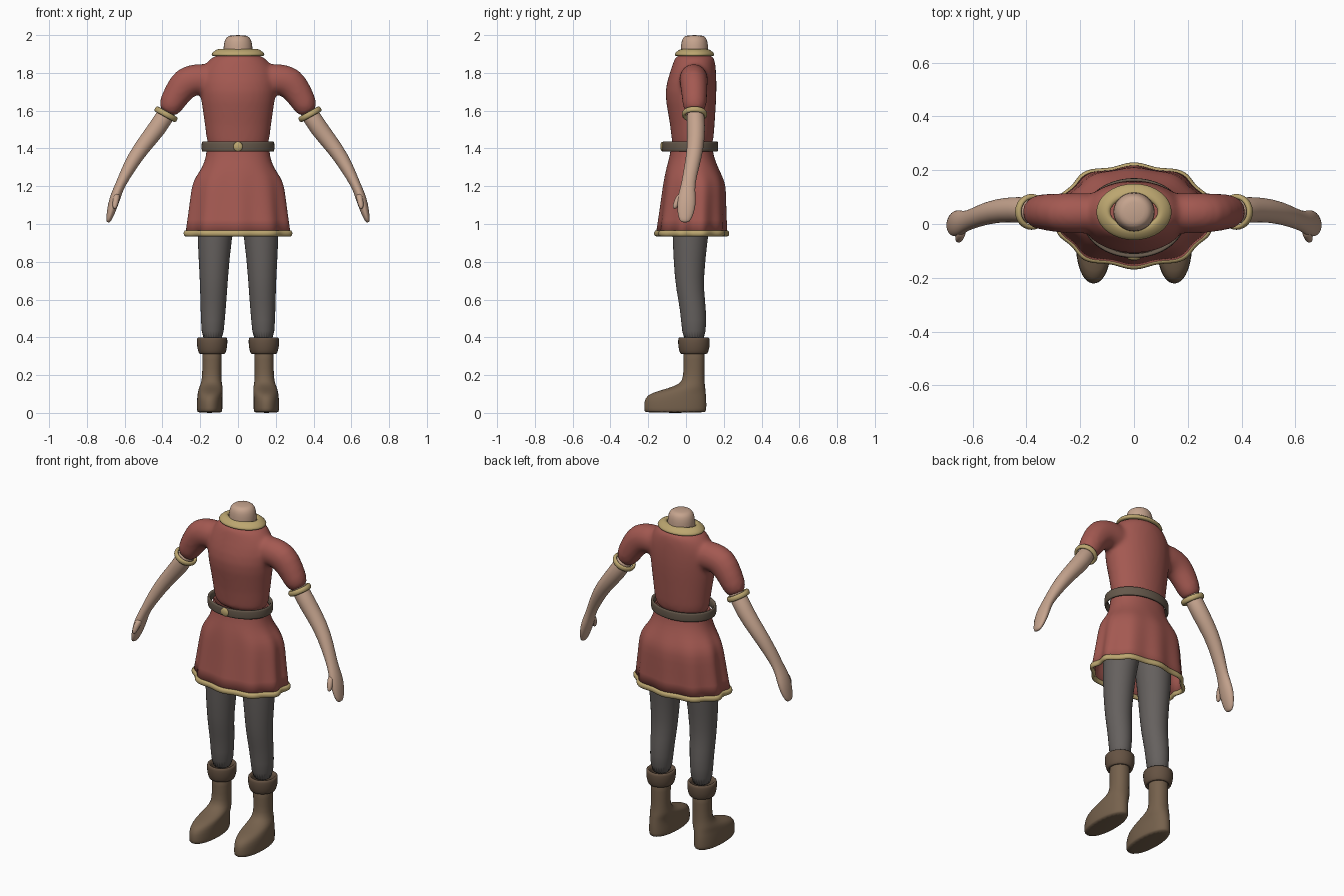
import bpy
import bmesh
from math import sin, cos, pi, radians

cube = bpy.data.objects.get("Cube")
if cube:
    bpy.data.objects.remove(cube)


def material(name, red, green, blue):
    mat = bpy.data.materials.new(name)
    mat.use_nodes = True
    color = (red, green, blue, 1)
    mat.diffuse_color = color
    mat.node_tree.nodes["Principled BSDF"].inputs["Base Color"].default_value = color
    return mat


RED = material("red cloth", .37, .1, .083)
GOLD = material("gold trim", .5, .38, .16)
SKIN = material("skin", .56, .37, .27)
GREY = material("grey leggings", .13, .118, .112)
BOOT = material("brown boot leather", .18, .12, .073)
CUFF = material("dark boot cuff", .13, .085, .055)
BELT = material("belt leather", .13, .098, .07)


def ring_points(ring, count, square):
    """Ellipse at x, y, z; tilt turns its axis from down towards +x."""
    x, y, z, wide, deep = ring[:5]
    tilt = radians(ring[5]) if len(ring) > 5 else 0
    fold = ring[6] if len(ring) > 6 else 0
    for i in range(count):
        a = 2 * pi * i / count
        c, s = cos(a), sin(a)
        # superellipse with ten soft cloth folds
        size = (abs(c) ** square + abs(s) ** square) ** (-1 / square)
        size *= 1 - fold * cos(10 * a)
        u, v = wide * c * size, deep * s * size
        yield x + u * cos(tilt), y + v, z + u * sin(tilt)


def loft(name, tubes, mat, count=24, square=2, loop=False, caps=True, subdivide=True):
    """Skin each list of rings into a tube, all in one object."""
    bm = bmesh.new()
    for rings in tubes:
        rows = [[bm.verts.new(p) for p in ring_points(r, count, square)] for r in rings]
        pairs = list(zip(rows, rows[1:]))
        if loop:
            pairs.append((rows[-1], rows[0]))
        for low, high in pairs:
            for i in range(count):
                j = (i + 1) % count
                bm.faces.new((low[i], low[j], high[j], high[i]))
        if caps and not loop:
            bm.faces.new(rows[0])
            bm.faces.new(rows[-1])
    bmesh.ops.recalc_face_normals(bm, faces=bm.faces)
    for face in bm.faces:
        face.smooth = True
    mesh = bpy.data.meshes.new(name)
    bm.to_mesh(mesh)
    bm.free()
    mesh.materials.append(mat)
    obj = bpy.data.objects.new(name, mesh)
    bpy.context.collection.objects.link(obj)
    if subdivide:
        sub = obj.modifiers.new("Subdivision", "SUBSURF")
        sub.levels = sub.render_levels = 1
    return obj


def band(name, ring, profile, mat, **options):
    """Closed strap round a ring; profile gives (extra radius, drop along axis)."""
    x, y, z, wide, deep, tilt, fold = (list(ring) + [0, 0])[:7]
    a = radians(tilt)
    rings = [(x + sin(a) * h, y, z - cos(a) * h, wide + r, deep + r, tilt, fold)
             for r, h in profile]
    return loft(name, [rings], mat, loop=True, **options)


def flip(rings):
    return [(-r[0], *r[1:5], -(r[5] if len(r) > 5 else 0)) for r in rings]


# Tunic top: torso and sleeves fused into one smooth surface
torso = [(0, .03, 1.385, .163, .108), (0, .037, 1.45, .166, .11),
         (0, .03, 1.6, .187, .127), (0, .023, 1.7, .203, .14),
         (0, .037, 1.8, .2, .124), (0, .045, 1.86, .162, .11),
         (0, .045, 1.905, .122, .1)]
sleeve = [(.1, .04, 1.76, .09, .075, 85), (.2, .04, 1.768, .09, .077, 70),
          (.275, .04, 1.755, .086, .074, 50), (.325, .045, 1.69, .073, .068, 36),
          (.385, .045, 1.576, .062, .062, 30)]
tunic = loft("tunic_top", [torso, sleeve, flip(sleeve)], RED, count=32)
remesh = tunic.modifiers.new("Fuse", "REMESH")
remesh.mode = "VOXEL"
remesh.voxel_size = .012
remesh.use_smooth_shade = True
relax = tunic.modifiers.new("Relax", "SMOOTH")
relax.factor = .5
relax.iterations = 8

# Skirt with folds deepening towards the hem
hem = (0, .03, .95, .277, .183, 0, .035)
skirt = loft("skirt", [[(0, .03, 1.41, .165, .11), (0, .03, 1.36, .168, .115),
                        (0, .033, 1.3, .187, .136), (0, .04, 1.25, .226, .152, 0, .01),
                        (0, .045, 1.2, .247, .165, 0, .018),
                        (0, .038, 1.1, .257, .17, 0, .026), hem]],
             RED, count=80, square=2.25, caps=False)
shell = skirt.modifiers.new("Thickness", "SOLIDIFY")
shell.thickness = .008
band("hem_trim", hem, [(-.012, -.018), (.006, -.018), (.012, 0), (.006, .017), (-.012, .017)],
     GOLD, count=80, square=2.25)

# Collar and neck
band("collar", (0, .045, 1.9, .135, .1),
     [(-.03, .01), (0, .014), (.009, .002), (-.004, -.012), (-.025, -.027),
      (-.045, -.027), (-.05, -.01)], GOLD, count=32)
loft("neck", [[(0, .045, 1.84, .08, .078), (0, .045, 1.93, .078, .073),
               (0, .045, 1.965, .074, .07), (0, .045, 1.99, .062, .06),
               (0, .045, 2, .04, .04)]], SKIN)

# Belt and round buckle
band("belt", (0, .022, 1.41, .19, .146),
     [(-.016, -.027), (0, -.027), (.003, -.023), (.003, .023), (0, .027), (-.016, .027)],
     BELT, count=48)
bpy.ops.mesh.primitive_uv_sphere_add(segments=20, ring_count=10, radius=.025,
                                     location=(0, -.126, 1.41))
buckle = bpy.context.object
buckle.name = "belt_buckle"
buckle.scale.y = .4
buckle.data.materials.append(GOLD)
bpy.ops.object.shade_smooth()

# Limb shapes for the left side
arm = [(.35, .047, 1.63, .05, .05, 33), (.43, .055, 1.5, .049, .048, 33),
       (.515, .05, 1.4, .042, .044, 34), (.577, .03, 1.3, .036, .04, 32),
       (.625, .01, 1.205, .025, .036, 28), (.645, .004, 1.155, .028, .047, 22),
       (.663, .002, 1.1, .027, .05, 16), (.676, -.002, 1.05, .02, .042, 14),
       (.685, -.005, 1.02, .014, .03, 14), (.688, -.005, 1.008, .007, .016, 14)]
thumb = [(.638, -.02, 1.165, .017, .022, 15), (.646, -.043, 1.125, .017, .02, 15),
         (.652, -.056, 1.095, .014, .015, 15), (.654, -.06, 1.08, .007, .008, 15)]
leg = [(.1, .035, 1.25, .09, .09), (.11, .03, 1.05, .105, .105),
       (.125, .022, .93, .091, .094), (.128, .015, .7, .074, .076),
       (.13, .03, .6, .07, .071), (.133, .042, .5, .064, .068), (.135, .042, .36, .056, .06)]
boot = [(.138, .042, .36, .055, .06), (.138, .042, .28, .051, .056),
        (.139, .042, .19, .05, .055), (.141, .035, .155, .056, .064),
        (.144, .005, .13, .064, .098), (.147, -.04, .107, .066, .145),
        (.15, -.055, .08, .067, .163), (.15, -.057, .04, .068, .166),
        (.15, -.057, .01, .067, .165), (.15, -.057, 0, .064, .16)]

for side, mirror in (("left", False), ("right", True)):
    def limb(rings):
        return flip(rings) if mirror else rings
    loft(side + "_arm", [limb(arm), limb(thumb)], SKIN)
    loft(side + "_leg", [limb(leg)], GREY)
    loft(side + "_boot", [limb(boot)], BOOT, square=2.2)
    band(side + "_boot_cuff", limb([(.137, .042, .36, .08, .083)])[0],
         [(-.022, -.04), (-.002, -.04), (.002, -.03), (.001, .012), (-.009, .045),
          (-.014, .048), (-.032, .048)], CUFF)
    band(side + "_sleeve_trim", limb([(.381, .045, 1.581, .061, .061, 29)])[0],
         [(-.014, -.017), (.003, -.016), (.008, 0), (.003, .016), (-.014, .017)], GOLD)
